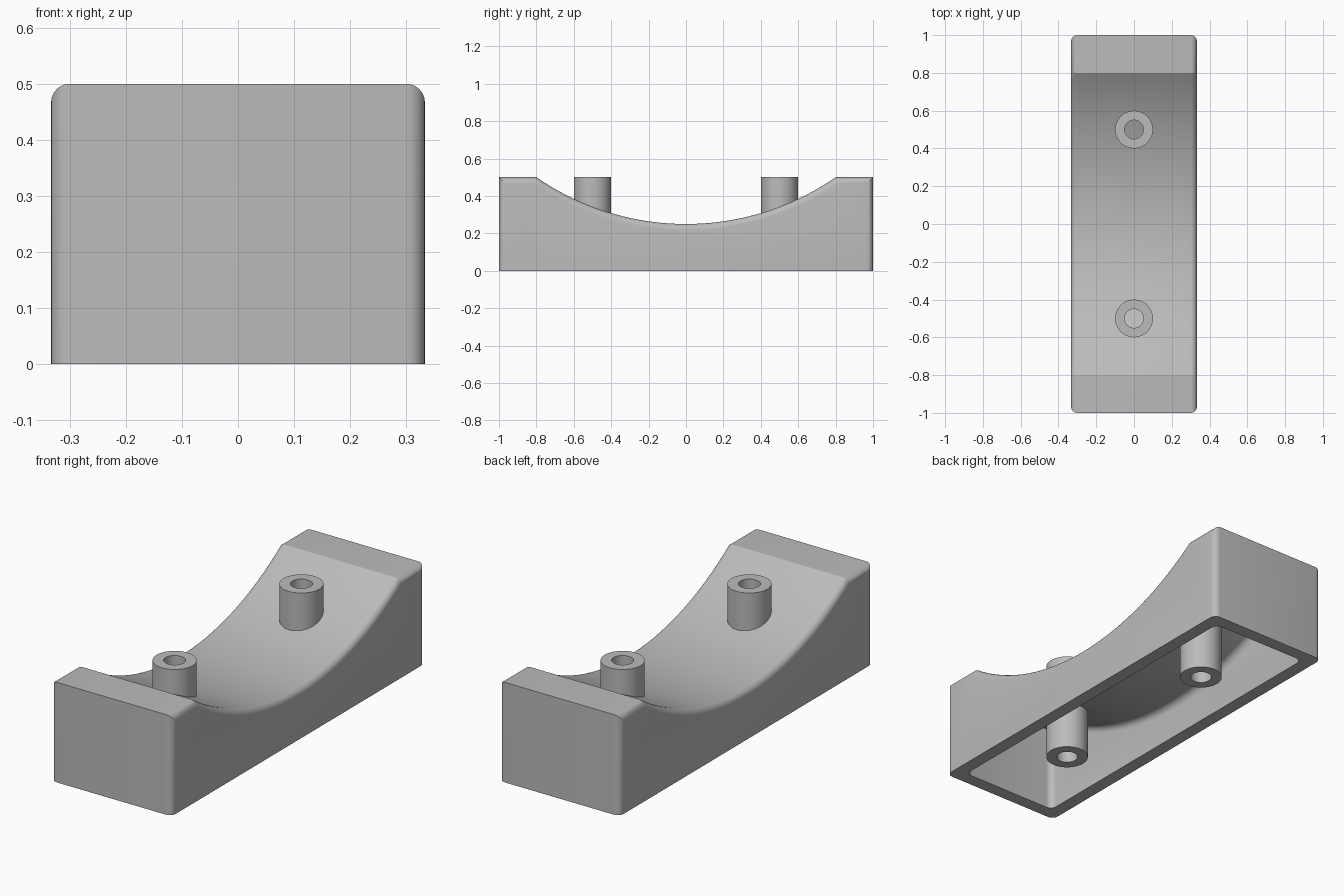
import bpy, bmesh, math
from mathutils import Vector

cube = bpy.data.objects.get("Cube")
if cube:
    bpy.data.objects.remove(cube, do_unlink=True)

WIDTH, LENGTH, HEIGHT, WALL = 2 / 3, 2.0, 0.5, 1 / 15
FILLET = 1 / 30
ARC_RADIUS, ARC_CENTRE = 1.405, 1.655   # saddle cylinder, axis along x

grey = bpy.data.materials.new("plain grey")
grey.use_nodes = True
GREY = (0.5, 0.5, 0.5, 1)
grey.diffuse_color = GREY
grey.node_tree.nodes["Principled BSDF"].inputs["Base Color"].default_value = GREY


def finish(bm, name):
    bmesh.ops.recalc_face_normals(bm, faces=bm.faces)
    mesh = bpy.data.meshes.new(name)
    bm.to_mesh(mesh)
    bm.free()
    mesh.materials.append(grey)
    ob = bpy.data.objects.new(name, mesh)
    bpy.context.collection.objects.link(ob)
    return ob


def smooth(ob):
    bpy.ops.object.select_all(action="DESELECT")
    ob.select_set(True)
    bpy.context.view_layer.objects.active = ob
    bpy.ops.object.shade_smooth_by_angle(angle=math.radians(25))


def saddle_block(name, width, length, bottom, top, radius, segments=40):
    """Side profile with a concave top, extruded across x, long and upright edges rounded."""
    half = length / 2
    reach = math.asin(math.sqrt(radius ** 2 - (ARC_CENTRE - top) ** 2) / radius)
    profile = [(-half, bottom), (-half, top)]
    for i in range(segments + 1):
        a = reach * (2 * i / segments - 1)
        profile.append((radius * math.sin(a), ARC_CENTRE - radius * math.cos(a)))
    profile += [(half, top), (half, bottom)]

    bm = bmesh.new()
    face = bm.faces.new([bm.verts.new((-width / 2, y, z)) for y, z in profile])
    ext = bmesh.ops.extrude_face_region(bm, geom=[face])
    moved = [v for v in ext["geom"] if isinstance(v, bmesh.types.BMVert)]
    bmesh.ops.translate(bm, verts=moved, vec=(width, 0, 0))
    bmesh.ops.recalc_face_normals(bm, faces=bm.faces)

    rounded = []
    for e in bm.edges:
        a, b = e.verts[0].co, e.verts[1].co
        along_x = abs(a.x - b.x) > 1e-4
        on_base = max(a.z, b.z) < bottom + 1e-4
        if not along_x and not on_base:
            rounded.append(e)
    bmesh.ops.bevel(bm, geom=rounded, offset=FILLET, offset_type="OFFSET",
                    segments=6, profile=0.5, affect="EDGES", clamp_overlap=True)
    return finish(bm, name)


# Hollow saddle body
body = saddle_block("saddle_body", WIDTH, LENGTH, 0, HEIGHT, ARC_RADIUS)
cavity = saddle_block("cavity_cutter", WIDTH - 2 * WALL, LENGTH - 2 * WALL,
                      -0.1, HEIGHT - WALL, ARC_RADIUS + WALL)
cut = body.modifiers.new("hollow", "BOOLEAN")
cut.operation = "DIFFERENCE"
cut.solver = "EXACT"
cut.object = cavity
bpy.context.view_layer.objects.active = body
bpy.ops.object.modifier_apply(modifier=cut.name)
bpy.data.objects.remove(cavity, do_unlink=True)
smooth(body)


# Tubular screw posts running from the base to the top
def screw_post(name, y, outer=0.1, inner=0.05):
    bm = bmesh.new()
    ring = [bm.verts.new((r, 0, z)) for r, z in
            ((inner, 0), (outer, 0), (outer, HEIGHT), (inner, HEIGHT))]
    edges = [bm.edges.new((ring[i], ring[(i + 1) % 4])) for i in range(4)]
    bmesh.ops.spin(bm, geom=ring + edges, cent=(0, 0, 0), axis=(0, 0, 1),
                   angle=math.tau, steps=48, use_merge=True)
    bmesh.ops.remove_doubles(bm, verts=bm.verts, dist=1e-5)
    ob = finish(bm, name)
    ob.location = Vector((0, y, 0))
    smooth(ob)


screw_post("front_screw_post", -0.5)
screw_post("back_screw_post", 0.5)
